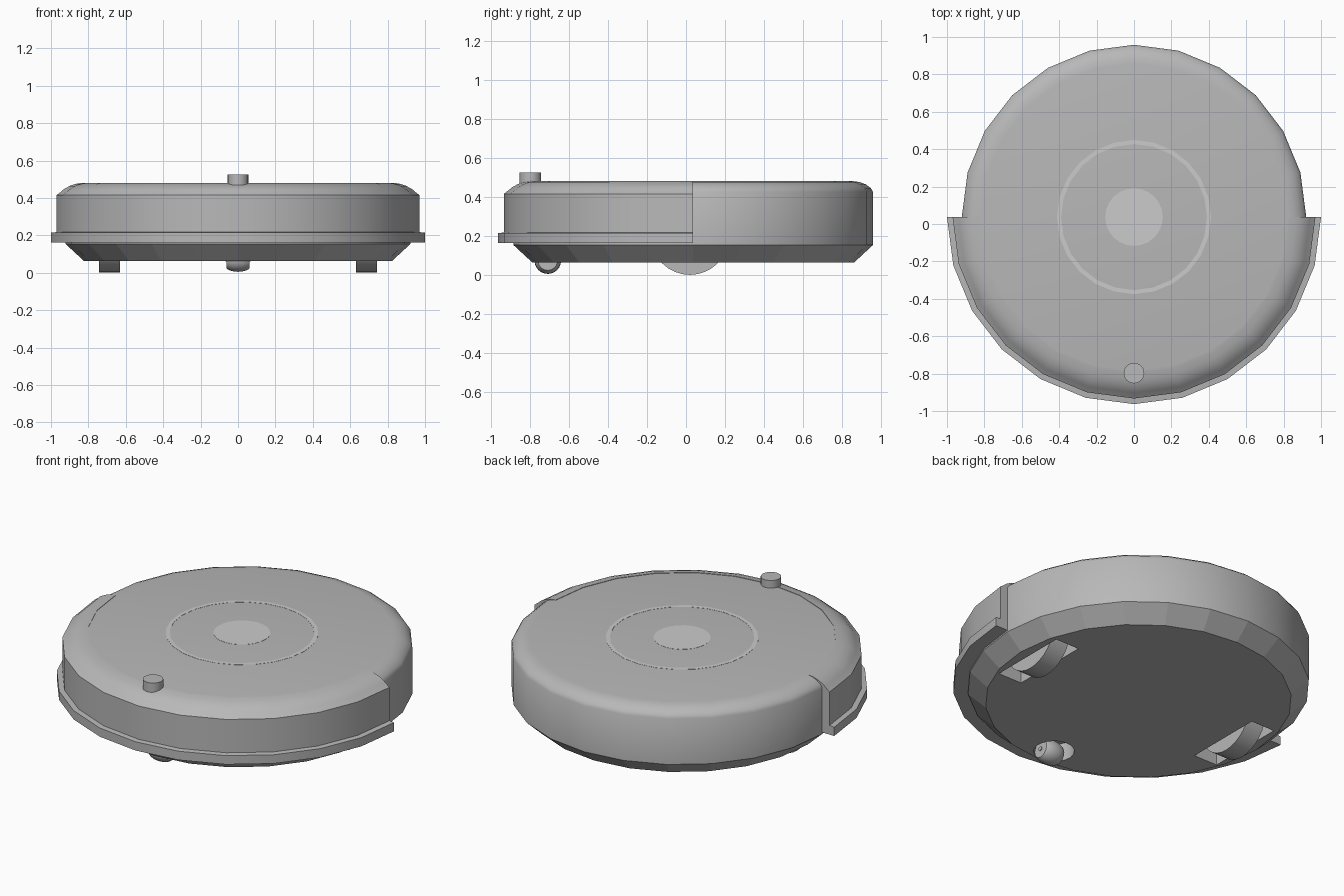
import bpy, bmesh
from math import sin, cos, pi
from mathutils import Matrix, Vector

if "Cube" in bpy.data.objects:
    bpy.data.objects.remove(bpy.data.objects["Cube"])

YC = 0.037      # centre of the round shell in y
SIDES = 24
DARK = (.48, .48, .48, 1)
LIGHT = (.8, .8, .8, 1)


def lathe(name, profile, sides=SIDES, start=0.0, sweep=2 * pi, loc=(0, YC, 0),
          axis='Z', closed=False, color=DARK):
    """Revolve (radius, height) points; a partial sweep gets end caps."""
    full = sweep > 6.28
    bm = bmesh.new()
    rings = []
    for i in range(sides if full else sides + 1):
        a = start + sweep * i / sides
        rings.append([bm.verts.new((r * cos(a), r * sin(a), z)) for r, z in profile])
    n = len(profile)
    for i in range(sides):
        p, q = rings[i], rings[(i + 1) % len(rings)]
        for j in range(n if closed else n - 1):
            k = (j + 1) % n
            bm.faces.new((p[j], q[j], q[k], p[k]))
    if not full:
        bm.faces.new(rings[0])
        bm.faces.new(rings[-1][::-1])
    bmesh.ops.remove_doubles(bm, verts=bm.verts, dist=1e-5)
    bmesh.ops.recalc_face_normals(bm, faces=bm.faces)
    turn = Matrix.Rotation(pi / 2, 4, 'Y') if axis == 'X' else Matrix()
    bmesh.ops.transform(bm, matrix=Matrix.Translation(Vector(loc)) @ turn, verts=bm.verts)
    return finish(name, bm, color)


def finish(name, bm, color=DARK):
    me = bpy.data.meshes.new(name)
    bm.to_mesh(me)
    bm.free()
    ob = bpy.data.objects.new(name, me)
    bpy.context.collection.objects.link(ob)
    key = "dark_grey" if color == DARK else "light_grey"
    mat = bpy.data.materials.get(key) or bpy.data.materials.new(key)
    mat.diffuse_color = color
    mat.use_nodes = True
    mat.node_tree.nodes["Principled BSDF"].inputs["Base Color"].default_value = mat.diffuse_color
    me.materials.append(mat)
    smooth(ob)
    return ob


def smooth(ob, angle=0.6):
    bpy.ops.object.select_all(action='DESELECT')
    ob.select_set(True)
    bpy.context.view_layer.objects.active = ob
    bpy.ops.object.shade_smooth_by_angle(angle=angle)


def drum(r, half):
    return [(0, -half), (r, -half), (r, half), (0, half)]


# Main shell: tapered base, upright wall, rounded top edge
shell = lathe("shell", [(0, .064), (.825, .064), (.921, .153), (.921, .425), (.91, .444),
                        (.885, .463), (.855, .475), (.82, .48), (0, .48)])

# Cutters for the two wheel wells and the caster pocket
cutters = []
for side in (-1, 1):
    bm = bmesh.new()
    bmesh.ops.create_cube(bm, size=1, matrix=Matrix.Translation((side * .687, .02, .22))
                          @ Matrix.Diagonal((.155, .48, .40, 1)))
    cutters.append(finish("wheel_well_cutter", bm))
cutters.append(lathe("caster_pocket_cutter", drum(.11, .1), loc=(0, -.67, .07)))
for c in cutters:
    c.hide_render = True
    m = shell.modifiers.new("cut", 'BOOLEAN')
    m.operation, m.solver, m.object = 'DIFFERENCE', 'EXACT', c
    bpy.context.view_layer.objects.active = shell
    bpy.ops.object.modifier_apply(modifier=m.name)
    bpy.data.objects.remove(c)
smooth(shell)
# The taper of the base is faceted
for f in shell.data.polygons:
    if -.95 < f.normal.z < -.3:
        f.use_smooth = False

# Front bumper half way round: lower lip, upright wall, top edge blending into the shell
lathe("front_bumper", [(.915, .162), (1.0, .162), (1.0, .214), (.97, .217), (.97, .415),
                       (.94, .438), (.932, .446), (.90, .464), (.868, .475), (.83, .481),
                       (.83, .465), (.90, .43)],
      sides=SIDES // 2, start=pi, sweep=pi, closed=True)

# Drive wheels
for side, word in ((-1, "left"), (1, "right")):
    lathe(word + "_wheel", drum(.2, .057), sides=32, loc=(side * .687, .02, .2), axis='X')

# Caster barrel with its axle
lathe("caster", [(0, -.062), (.05, -.062), (.058, -.05), (.066, -.025), (.068, 0),
                 (.066, .025), (.058, .05), (.05, .062), (0, .062)],
      loc=(0, -.708, .073), axis='X')
lathe("caster_axle", drum(.012, .067), sides=12, loc=(0, -.708, .073), axis='X')

# Sensor button on the top at the front
lathe("sensor_button", drum(.055, .028), loc=(0, -.797, .497))

# Light ring and centre button, almost flush with the top
lathe("top_ring", [(.39, .479), (.412, .479), (.412, .481), (.39, .481)],
      closed=True, color=LIGHT)
lathe("centre_button", [(0, .479), (.154, .479), (.154, .481), (0, .481)], color=LIGHT)
